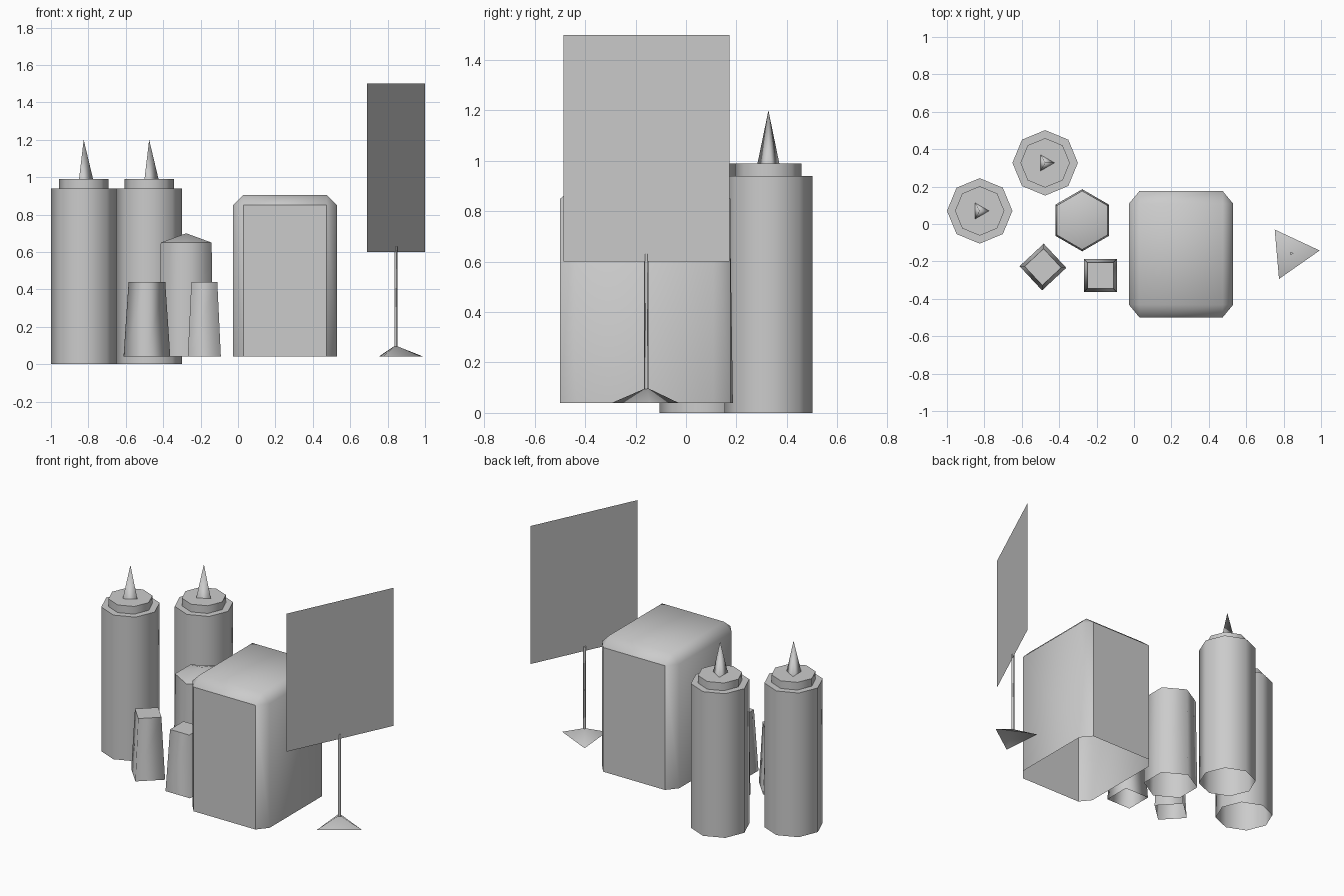
import bpy, bmesh
from math import cos, sin, radians, tau
from mathutils import Matrix, Vector

cube = bpy.data.objects.get("Cube")
if cube:
    bpy.data.objects.remove(cube, do_unlink=True)

GREY = (0.6, 0.6, 0.6, 1.0)
grey = bpy.data.materials.new("plain grey")
grey.use_nodes = True
grey.diffuse_color = GREY
grey.node_tree.nodes["Principled BSDF"].inputs["Base Color"].default_value = GREY


def finish(name, bm, location=(0, 0, 0)):
    mesh = bpy.data.meshes.new(name)
    bm.to_mesh(mesh)
    bm.free()
    mesh.materials.append(grey)
    obj = bpy.data.objects.new(name, mesh)
    obj.location = location
    bpy.context.collection.objects.link(obj)
    return obj


def turned(name, profile, sides, x, y, angle=0):
    """Turn a (radius, height) profile; open below, smooth around, sharp at rims."""
    bm = bmesh.new()
    rings = []
    for r, z in profile:
        count = sides if r > 0 else 1
        rings.append([bm.verts.new((r * cos(radians(angle) + tau * i / sides),
                                    r * sin(radians(angle) + tau * i / sides), z))
                      for i in range(count)])
    for low, high in zip(rings, rings[1:]):
        for i in range(sides):
            j = (i + 1) % sides
            if len(high) == 1:
                bm.faces.new((low[i], low[j], high[0]))
            else:
                bm.faces.new((low[i], low[j], high[j], high[i]))
    for face in bm.faces:
        face.smooth = True
    for edge in bm.edges:
        a, b = edge.verts
        if abs(a.co.z - b.co.z) < 1e-5 and abs(a.co.length - b.co.length) < 1e-5:
            edge.smooth = False
    return finish(name, bm, (x, y, 0))


# Squeeze bottles with stepped caps and pointed nozzles
for side, x, y in (("right", -0.825, 0.07), ("left", -0.475, 0.327)):
    turned(side + "_bottle", [(0.175, 0), (0.175, 0.94), (0.132, 0.94),
                              (0.132, 0.99), (0, 0.99)], 8, x, y)
    turned(side + "_nozzle", [(0.05, 0.99), (0, 1.2)], 3, x, y)

# Six-sided jar with a low pointed lid
turned("sugar_jar", [(0.166, 0.04), (0.157, 0.65), (0, 0.7)], 6, -0.277, 0.02, 90)

# Tapered square shakers
shaker = [(0.125, 0.04), (0.098, 0.44), (0, 0.44)]
turned("salt_shaker", shaker, 4, -0.487, -0.23, -2)
turned("pepper_shaker", shaker, 4, -0.18, -0.275, 45)

# Napkin box: bevelled block, open below, with flat front and back panels
bm = bmesh.new()
bmesh.ops.create_cube(bm, size=1)
bmesh.ops.bevel(bm, geom=bm.edges[:], offset=0.1, segments=1, affect='EDGES')
bm.normal_update()
bmesh.ops.delete(bm, geom=[f for f in bm.faces if f.normal.z < -0.1], context='FACES')
bmesh.ops.scale(bm, vec=(0.557, 0.675, 0.55), verts=bm.verts)
bmesh.ops.translate(bm, vec=(0, 0, 0.63), verts=bm.verts)
for v in bm.verts:
    if v.co.z < 0.63:
        v.co.z = 0.04
bm.normal_update()
for face in bm.faces:
    face.smooth = True
    if abs(face.normal.y) > 0.99:
        for edge in face.edges:
            edge.smooth = False
finish("napkin_box", bm, (0.2515, -0.1615, 0))

# Sign stand: three-sided foot, thin pole and a single flat card
turned("sign_foot", [(0.153, 0.04), (0, 0.1)], 3, 0.84, -0.155, 5)
turned("sign_pole", [(0.01, 0.09), (0.01, 0.63), (0, 0.63)], 3, 0.842, -0.157, 5)
bm = bmesh.new()
start, end = Vector((0.69, -0.487, 0)), Vector((1.0, 0.172, 0))
bm.faces.new([bm.verts.new((p.x, p.y, z))
              for p, z in ((start, 0.6), (end, 0.6), (end, 1.5), (start, 1.5))])
finish("sign_card", bm)
